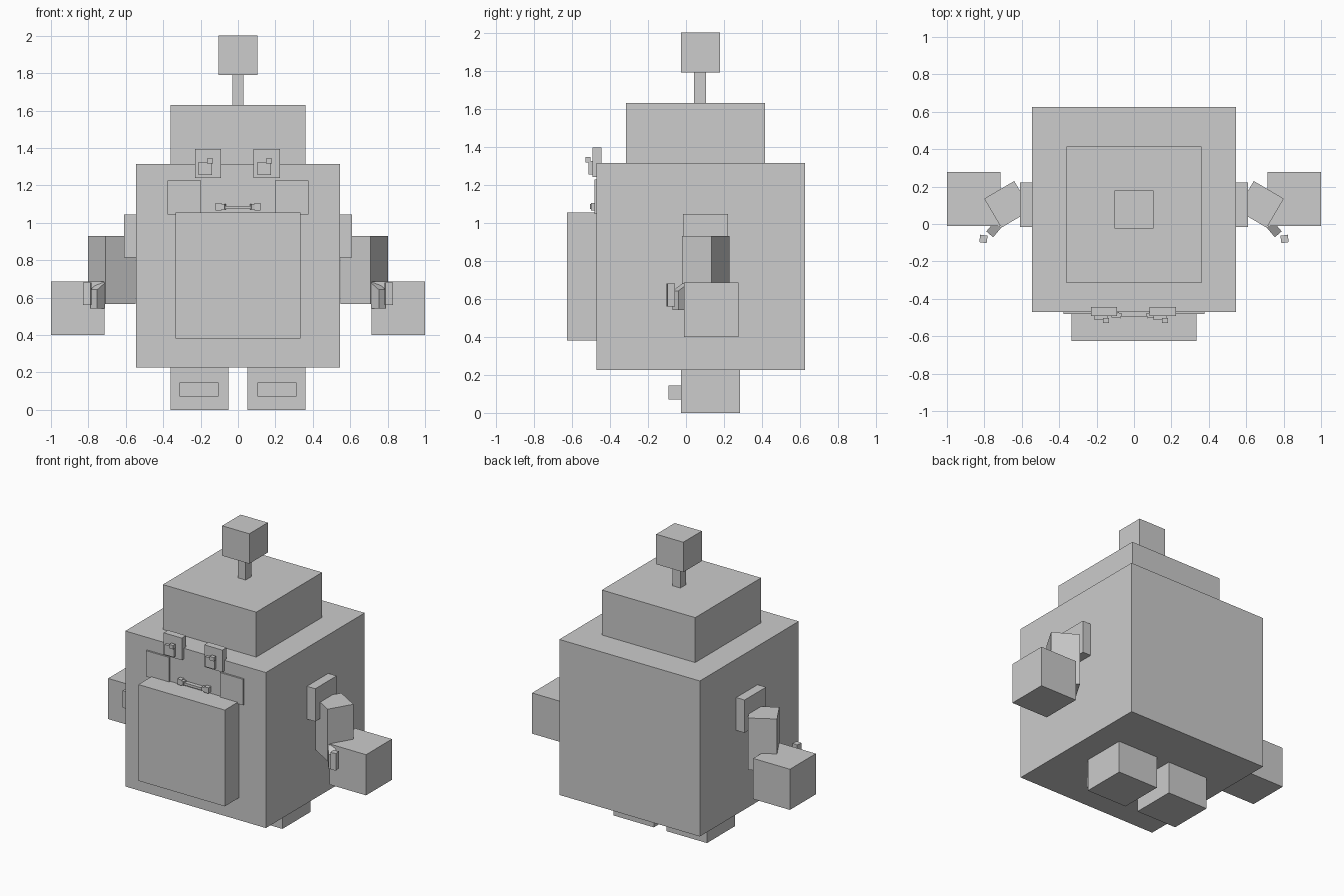
import bpy, bmesh, math
from mathutils import Matrix, Vector

if "Cube" in bpy.data.objects:
    bpy.data.objects.remove(bpy.data.objects["Cube"])

grey = bpy.data.materials.new("light_grey")
grey.diffuse_color = (0.604, 0.604, 0.604, 1)
grey.use_nodes = True
grey.node_tree.nodes["Principled BSDF"].inputs["Base Color"].default_value = grey.diffuse_color


def box(name, x, y, z, turn=0, slope=0):
    """Box from (min, max) ranges, turned about its vertical axis;
    slope lowers the front edge of the top."""
    size = Vector((x[1] - x[0], y[1] - y[0], z[1] - z[0]))
    bm = bmesh.new()
    bmesh.ops.create_cube(bm, size=1)
    for v in bm.verts:
        v.co *= size
        if slope and v.co.z > 0 and v.co.y < 0:
            v.co.z -= slope
    centre = Vector((sum(x) / 2, sum(y) / 2, sum(z) / 2))
    bm.transform(Matrix.Translation(centre) @ Matrix.Rotation(math.radians(turn), 4, 'Z'))
    mesh = bpy.data.meshes.new(name)
    bm.to_mesh(mesh)
    bm.free()
    mesh.materials.append(grey)
    obj = bpy.data.objects.new(name, mesh)
    bpy.context.collection.objects.link(obj)
    return obj


def pair(name, x, y, z, turn=0, slope=0):
    """Right part and its mirror image on the left."""
    box(name + "_right", x, y, z, turn, slope)
    box(name + "_left", (-x[1], -x[0]), y, z, -turn, slope)


# Body, head and antenna
box("body", (-0.545, 0.545), (-0.47, 0.625), (0.225, 1.315))
box("head", (-0.362, 0.362), (-0.315, 0.415), (1.315, 1.63))
box("antenna_stick", (-0.03, 0.03), (0.042, 0.105), (1.63, 1.79))
box("antenna_cube", (-0.105, 0.105), (-0.025, 0.18), (1.79, 2.0))
box("belly", (-0.335, 0.335), (-0.625, -0.47), (0.38, 1.055))

# Legs and toes
pair("leg", (0.05, 0.362), (-0.025, 0.285), (0, 0.225))
pair("toe", (0.105, 0.313), (-0.092, -0.025), (0.07, 0.145))

# Eyes: both look the same way, so they are repeated rather than mirrored
for side, dx in (("right", 0), ("left", -0.315)):
    box("eye_" + side, (0.084, 0.224 + 0.0), (-0.493, -0.445), (1.24, 1.395)).location.x = dx
    box("pupil_" + side, (0.105, 0.176), (-0.513, -0.493), (1.255, 1.326)).location.x = dx
    box("glint_" + side, (0.15, 0.182), (-0.528, -0.503), (1.318, 1.345)).location.x = dx

# Cheeks and mouth
pair("cheek", (0.197, 0.377), (-0.482, -0.47), (1.045, 1.227))
box("mouth", (-0.085, 0.085), (-0.498, -0.47), (1.073, 1.09))
pair("mouth_corner", (0.088, 0.12), (-0.5, -0.47), (1.065, 1.105))
pair("mouth_bend", (0.068, 0.09), (-0.502, -0.475), (1.072, 1.1), 15)

# Arms, hands and thumbs
pair("shoulder", (0.545, 0.61), (-0.015, 0.222), (0.815, 1.045))
pair("arm", (0.582, 0.768), (0.015, 0.195), (0.565, 0.93), -30.5)
pair("hand", (0.715, 1.0), (-0.01, 0.277), (0.4, 0.685))
pair("thumb", (0.726, 0.774), (-0.063, 0.003), (0.542, 0.68), 40, 0.038)
pair("thumb_tip", (0.785, 0.825), (-0.1, -0.06), (0.56, 0.68), 8)
